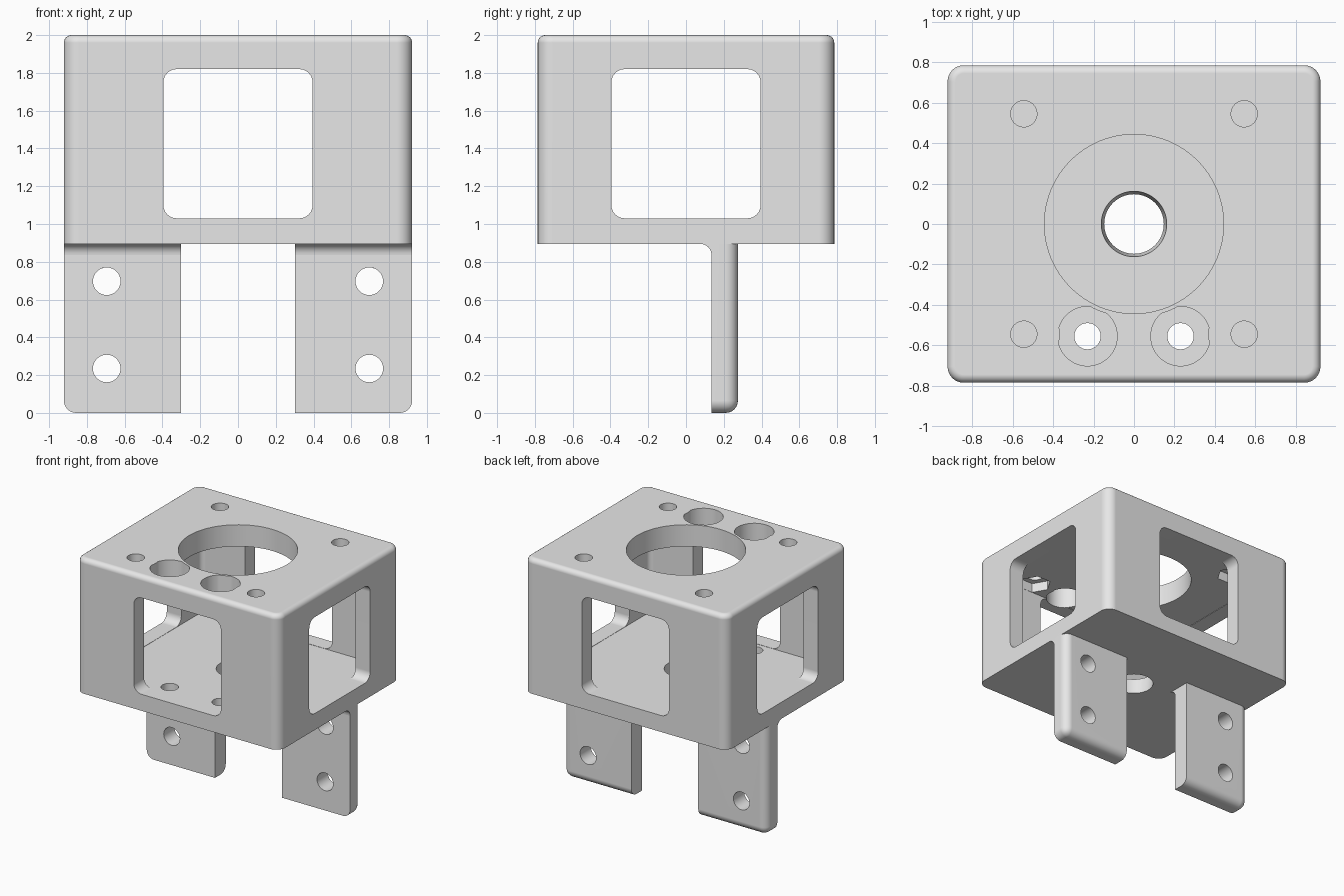
import bpy, bmesh, math
from mathutils import Vector, Matrix

cube = bpy.data.objects.get("Cube")
if cube:
    bpy.data.objects.remove(cube, do_unlink=True)

grey = bpy.data.materials.new("plain grey")
grey.use_nodes = True
grey.diffuse_color = (0.8, 0.8, 0.8, 1)
grey.node_tree.nodes["Principled BSDF"].inputs["Base Color"].default_value = (0.8, 0.8, 0.8, 1)


def make(name, bm):
    bmesh.ops.recalc_face_normals(bm, faces=bm.faces)
    mesh = bpy.data.meshes.new(name)
    bm.to_mesh(mesh)
    bm.free()
    ob = bpy.data.objects.new(name, mesh)
    bpy.context.collection.objects.link(ob)
    mesh.materials.append(grey)
    return ob


def bevel(bm, edges, radius, segments=6):
    bmesh.ops.bevel(bm, geom=edges, offset=radius, offset_type='OFFSET',
                    segments=segments, profile=0.5, affect='EDGES', clamp_overlap=True)


def block(lo, hi):
    bm = bmesh.new()
    lo, hi = Vector(lo), Vector(hi)
    bmesh.ops.create_cube(bm, size=1, matrix=Matrix.Translation((lo + hi) / 2)
                          @ Matrix.Diagonal((*(hi - lo), 1)))
    return bm


def along(bm, axis):
    """Edges that run parallel to one axis."""
    return [e for e in bm.edges
            if abs((e.verts[0].co - e.verts[1].co).normalized()[axis]) > 0.99]


def rounded_block(name, lo, hi, axis, radius):
    bm = block(lo, hi)
    bevel(bm, along(bm, axis), radius)
    return make(name, bm)


def cylinder(name, centre, radius, depth, sides=64, turn=None, top_radius=None):
    bm = bmesh.new()
    bmesh.ops.create_cone(bm, cap_ends=True, segments=sides, radius1=radius,
                          radius2=top_radius or radius, depth=depth,
                          matrix=Matrix.Translation(centre) @ (turn or Matrix.Identity(4)))
    return make(name, bm)


def cut(target, *cutters):
    for cutter in cutters:
        cutter.hide_render = True
        mod = target.modifiers.new("cut", 'BOOLEAN')
        mod.operation, mod.solver, mod.object = 'DIFFERENCE', 'EXACT', cutter
        bpy.context.view_layer.objects.active = target
        bpy.ops.object.modifier_apply(modifier=mod.name)
        bpy.data.objects.remove(cutter, do_unlink=True)


def finish(ob):
    bpy.ops.object.select_all(action='DESELECT')
    ob.select_set(True)
    bpy.context.view_layer.objects.active = ob
    bpy.ops.object.shade_smooth_by_angle(angle=math.radians(30))
    ob.modifiers.new("even shading", 'WEIGHTED_NORMAL').keep_sharp = True


# Housing: upright corners and top rim rounded, underside sharp
W, D, BASE, TOP = 0.922, 0.785, 0.895, 2.0
bm = block((-W, -D, BASE), (W, D, TOP))
bevel(bm, along(bm, 2), 0.08, 8)
rim = [e for e in bm.edges if all(v.co.z > TOP - 0.001 for v in e.verts)]
bevel(bm, rim, 0.04)
housing = make("housing", bm)

# Hollow inside and a window through each wall
cut(housing,
    rounded_block("cavity", (-0.79, -0.655, 1.028), (0.79, 0.655, 1.823), 2, 0.04),
    rounded_block("front_back_windows", (-0.395, -1, 1.03), (0.395, 1, 1.82), 1, 0.07),
    rounded_block("side_windows", (-1.2, -0.395, 1.03), (1.2, 0.395, 1.82), 0, 0.07))

# Large opening in the roof, tapered bore in the floor
cut(housing,
    cylinder("roof_opening", (0, 0, 1.95), 0.443, 0.5, 96),
    cylinder("floor_bore", (0, 0, 0.965), 0.145, 0.18, top_radius=0.165))

# Screw holes with hexagonal nut recesses under the roof
for sx in (-1, 1):
    for sy in (-1, 1):
        x, y = 0.545 * sx, 0.545 * sy
        cut(housing,
            cylinder("screw_hole", (x, y, 1.95), 0.065, 0.5, 32),
            cylinder("nut_recess", (x, y, 1.8), 0.125, 0.2, 6,
                     Matrix.Rotation(math.radians(30), 4, 'Z')))

# Access pockets in the roof, kept clear of nearby holes, and floor holes below
for sx in (-1, 1):
    x, y = 0.23 * sx, -0.555
    pocket = cylinder("access_pocket", (x, y, 1.95), 0.147, 0.5, 48)
    cut(pocket,
        cylinder("screw_clearance", (0.545 * sx, -0.545, 1.95), 0.178, 0.8, 48),
        cylinder("opening_clearance", (0, 0, 1.95), 0.463, 0.8, 96))
    cut(housing, pocket, cylinder("floor_hole", (x, y, 0.95), 0.065, 0.4, 32))
finish(housing)

# Legs: rounded on the outer, rear and lower edges, two bolt holes each
FRONT, BACK, INNER = 0.135, 0.275, 0.303
for side, sx in (("left", 1), ("right", -1)):
    xs = sorted((INNER * sx, W * sx))
    bm = block((xs[0], FRONT, 0), (xs[1], BACK, BASE + 0.02))

    def on_outside(v):
        return (abs(abs(v.co.x) - W) < 0.001, abs(v.co.y - BACK) < 0.001, v.co.z < 0.001)
    edges = [e for e in bm.edges
             if sum(a and b for a, b in zip(*map(on_outside, e.verts))) == 2]
    bevel(bm, edges, 0.065)
    leg = make(side + "_leg", bm)
    for z in (0.235, 0.697):
        cut(leg, cylinder("bolt_hole", (0.695 * sx, 0.2, z), 0.073, 0.5, 32,
                          Matrix.Rotation(math.radians(90), 4, 'X')))
    finish(leg)

    # Concave fillet where the leg meets the housing
    R = 0.06
    arc = [(FRONT - R + R * math.cos(t * math.pi / 16), BASE - R + R * math.sin(t * math.pi / 16))
           for t in range(9)]
    bm = bmesh.new()
    face = bm.faces.new([bm.verts.new((xs[0], y, z)) for y, z in arc + [(FRONT, BASE)]])
    moved = bmesh.ops.extrude_face_region(bm, geom=[face])["geom"]
    bmesh.ops.translate(bm, vec=(xs[1] - xs[0], 0, 0),
                        verts=[g for g in moved if isinstance(g, bmesh.types.BMVert)])
    finish(make(side + "_leg_fillet", bm))
